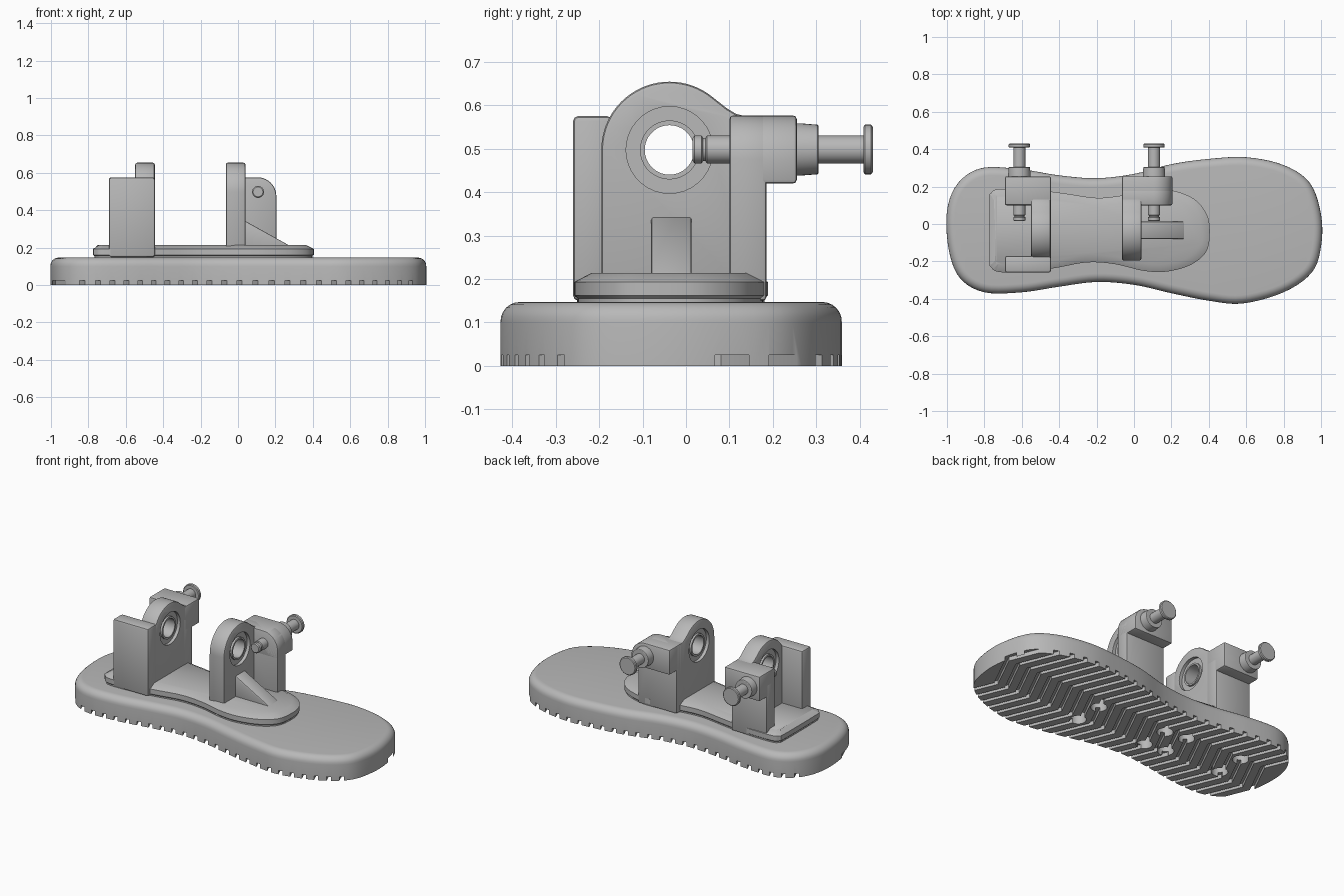
import bpy, bmesh, math
from mathutils import Vector

if "Cube" in bpy.data.objects:
    bpy.data.objects.remove(bpy.data.objects["Cube"])

grey = bpy.data.materials.new("plain_grey")
grey.diffuse_color = (0.48, 0.48, 0.48, 1)
grey.use_nodes = True
grey.node_tree.nodes["Principled BSDF"].inputs["Base Color"].default_value = grey.diffuse_color


def finish(name, bm, bevel=0.0, smooth=True):
    bmesh.ops.recalc_face_normals(bm, faces=bm.faces)
    me = bpy.data.meshes.new(name)
    bm.to_mesh(me)
    bm.free()
    ob = bpy.data.objects.new(name, me)
    bpy.context.collection.objects.link(ob)
    me.materials.append(grey)
    if bevel:
        m = ob.modifiers.new("bevel", 'BEVEL')
        m.width, m.segments, m.limit_method = bevel, 2, 'ANGLE'
        m.angle_limit = math.radians(40)
        apply(ob, m)
    if smooth:
        shade(ob)
    return ob


def select(ob):
    bpy.ops.object.select_all(action='DESELECT')
    ob.select_set(True)
    bpy.context.view_layer.objects.active = ob


def apply(ob, mod):
    select(ob)
    bpy.ops.object.modifier_apply(modifier=mod.name)


def shade(ob):
    select(ob)
    bpy.ops.object.shade_smooth_by_angle(angle=math.radians(32))


def cut(ob, cutter):
    m = ob.modifiers.new("cut", 'BOOLEAN')
    m.operation, m.solver, m.object = 'DIFFERENCE', 'EXACT', cutter
    apply(ob, m)
    bpy.data.objects.remove(cutter)
    shade(ob)


def place(axis, u, v, w):
    # u, v lie in the profile plane, w runs along the axis
    return {'x': (w, u, v), 'y': (u, w, v), 'z': (u, v, w)}[axis]


def add_prism(bm, pts, axis, a, b):
    lo = [bm.verts.new(place(axis, u, v, a)) for u, v in pts]
    hi = [bm.verts.new(place(axis, u, v, b)) for u, v in pts]
    bm.faces.new(lo)
    bm.faces.new(hi)
    for i in range(len(pts)):
        j = (i + 1) % len(pts)
        bm.faces.new((lo[i], lo[j], hi[j], hi[i]))


def prism(name, pts, axis, a, b, bevel=0.0):
    bm = bmesh.new()
    add_prism(bm, pts, axis, a, b)
    return finish(name, bm, bevel)


def lathe(name, prof, axis, cu, cv, closed=False, n=36):
    bm = bmesh.new()
    rings = []
    for r, w in prof:
        rings.append([bm.verts.new(place(axis, cu + r * math.cos(2 * math.pi * k / n),
                                         cv + r * math.sin(2 * math.pi * k / n), w)) for k in range(n)])
    pairs = list(zip(rings, rings[1:]))
    if closed:
        pairs.append((rings[-1], rings[0]))
    else:
        bm.faces.new(rings[0])
        bm.faces.new(rings[-1])
    for p, q in pairs:
        for k in range(n):
            j = (k + 1) % n
            bm.faces.new((p[k], p[j], q[j], q[k]))
    return finish(name, bm)


def smooth_loop(pts, sub=5):
    out, n = [], len(pts)
    P = [Vector(p) for p in pts]
    for i in range(n):
        a, b, c, d = P[i - 1], P[i], P[(i + 1) % n], P[(i + 2) % n]
        for k in range(sub):
            t = k / sub
            out.append(0.5 * (2 * b + (c - a) * t + (2 * a - 5 * b + 4 * c - d) * t * t
                              + (3 * b - a - 3 * c + d) * t ** 3))
    return out


def layered(name, pts, layers):
    # clockwise outline stacked in (inset, z) layers
    loop, bm, rings = smooth_loop(pts), bmesh.new(), []
    n = len(loop)
    for inset, z in layers:
        ring = []
        for i in range(n):
            t = (loop[(i + 1) % n] - loop[i - 1]).normalized()
            p = loop[i] + Vector((t.y, -t.x)) * inset
            ring.append(bm.verts.new((p.x, p.y, z)))
        rings.append(ring)
    bm.faces.new(rings[0])
    bm.faces.new(rings[-1])
    for p, q in zip(rings, rings[1:]):
        for i in range(n):
            j = (i + 1) % n
            bm.faces.new((p[i], p[j], q[j], q[i]))
    return finish(name, bm)


# sole with rounded top rim
R = 0.045
sole = layered("sole", [
    (-1, 0.07), (-0.94, 0.22), (-0.81, 0.3), (-0.6, 0.292), (-0.4, 0.26), (-0.2, 0.245), (0, 0.268),
    (0.2, 0.32), (0.4, 0.348), (0.6, 0.357), (0.8, 0.315), (0.94, 0.22), (1, 0.05), (1, -0.12),
    (0.95, -0.26), (0.8, -0.365), (0.58, -0.425), (0.4, -0.41), (0.2, -0.37), (0, -0.325),
    (-0.2, -0.31), (-0.4, -0.335), (-0.6, -0.365), (-0.8, -0.365), (-0.93, -0.29), (-0.99, -0.14)],
    [(0, 0), (0, 0.1)] + [(R * (1 - math.cos(a)), 0.102 + R * math.sin(a))
                          for a in [math.pi / 12 * k for k in range(1, 7)]])

# zigzag tread grooves under the sole
bm = bmesh.new()
zig = [(-0.5, 0.08), (-0.16, -0.06), (0.08, 0.06), (0.45, -0.09)]
for i in range(25):
    x = -0.93 + 0.0775 * i
    add_prism(bm, [(x + o - 0.013, y) for y, o in zig] + [(x + o + 0.013, y) for y, o in reversed(zig)],
              'z', -0.03, 0.025)
cut(sole, finish("groove_cutter", bm, smooth=False))

# screw holes under the sole
for x, y in ((0.26, -0.085), (-0.2, -0.06), (-0.34, -0.04), (-0.72, -0.025)):
    for s in (-1, 1):
        cut(sole, lathe("hole_cutter", [(0.046, -0.03), (0.046, 0.08)], 'z', x, y + s * 0.09, n=24))

# base plate with chamfered rim
layered("base_plate", [
    (-0.775, 0.12), (-0.765, 0.165), (-0.72, 0.187), (-0.55, 0.185), (-0.38, 0.165), (-0.2, 0.14),
    (-0.05, 0.155), (0.08, 0.182), (0.2, 0.18), (0.32, 0.135), (0.39, 0.05), (0.405, -0.05),
    (0.385, -0.15), (0.3, -0.22), (0.17, -0.255), (0.05, -0.25), (-0.1, -0.215), (-0.25, -0.205),
    (-0.42, -0.235), (-0.58, -0.255), (-0.72, -0.257), (-0.765, -0.23), (-0.775, -0.18)],
    [(0.008, 0.14), (0.008, 0.155), (0, 0.162), (0, 0.193), (0.04, 0.214)])


# bearing lugs: round-topped plate, bore and bearing ring
def lug(name, x0, x1, left, right):
    cy, cz, r = -0.038, 0.497, 0.157
    pts = [(left, 0.15)]
    for k in range(0, 27):
        a = math.pi - k * math.radians(5)
        pts.append((cy + r * math.cos(a), cz + r * math.sin(a)))
    pts[1] = (left, cz)
    pts += [(0.095, 0.592), (0.115, 0.58), (0.14, 0.574), (right, 0.574), (right, 0.15)]
    plate = prism(name + "_plate", pts, 'x', x0, x1, 0.01)
    cut(plate, lathe("bore_cutter", [(0.1, x0 - 0.1), (0.1, x1 + 0.1)], 'x', cy, cz))
    lathe(name + "_bearing", [(0.057, x0 + 0.008), (0.068, x0 + 0.008), (0.068, x0 + 0.02), (0.102, x0 + 0.02),
                              (0.102, x1 - 0.02), (0.068, x1 - 0.02), (0.068, x1 - 0.008),
                              (0.057, x1 - 0.008)], 'x', cy, cz, True)


lug("heel_lug", -0.55, -0.445, -0.195, 0.16)
lug("mid_lug", -0.065, 0.04, -0.195, 0.16)


def box(x0, x1, z0, z1):
    return [(x0, z0), (x1, z0), (x1, z1), (x0, z1)]


# heel bracket wings and pin block
prism("heel_front_wing", box(-0.69, -0.444, 0.15, 0.575), 'y', -0.26, -0.17, 0.012)
prism("heel_rear_wing", box(-0.69, -0.444, 0.15, 0.5), 'y', 0.1, 0.185, 0.008)
prism("heel_pin_block", box(-0.69, -0.444, 0.42, 0.576), 'y', 0.1, 0.255, 0.01)

# mid bracket wing and pin block with rounded corner
arc = [(0.105 + 0.1 * math.cos(a), 0.476 + 0.1 * math.sin(a)) for a in [math.pi / 20 * k for k in range(11)]]
for name, z0, y1 in (("mid_rear_wing", 0.15, 0.185), ("mid_pin_block", 0.42, 0.255)):
    prism(name, [(-0.064, z0), (0.205, z0)] + arc + [(-0.064, 0.576)], 'y', 0.1, y1, 0.008)

# stiffening rib
prism("rib", [(0.02, 0.2), (0.285, 0.2), (0.265, 0.217), (0.04, 0.342), (0.02, 0.342)],
      'y', -0.08, 0.013, 0.006)

# spring pins
pin = [(0.026, 0.015), (0.032, 0.02), (0.032, 0.036), (0.027, 0.039), (0.027, 0.045), (0.032, 0.048),
       (0.032, 0.25), (0.06, 0.25), (0.06, 0.265), (0.057, 0.303), (0.054, 0.305), (0.032, 0.305),
       (0.032, 0.408), (0.052, 0.408), (0.057, 0.412), (0.057, 0.426), (0.052, 0.43)]
for name, x in (("heel_pin", -0.613), ("mid_pin", 0.107)):
    lathe(name, pin, 'y', x, 0.498)
